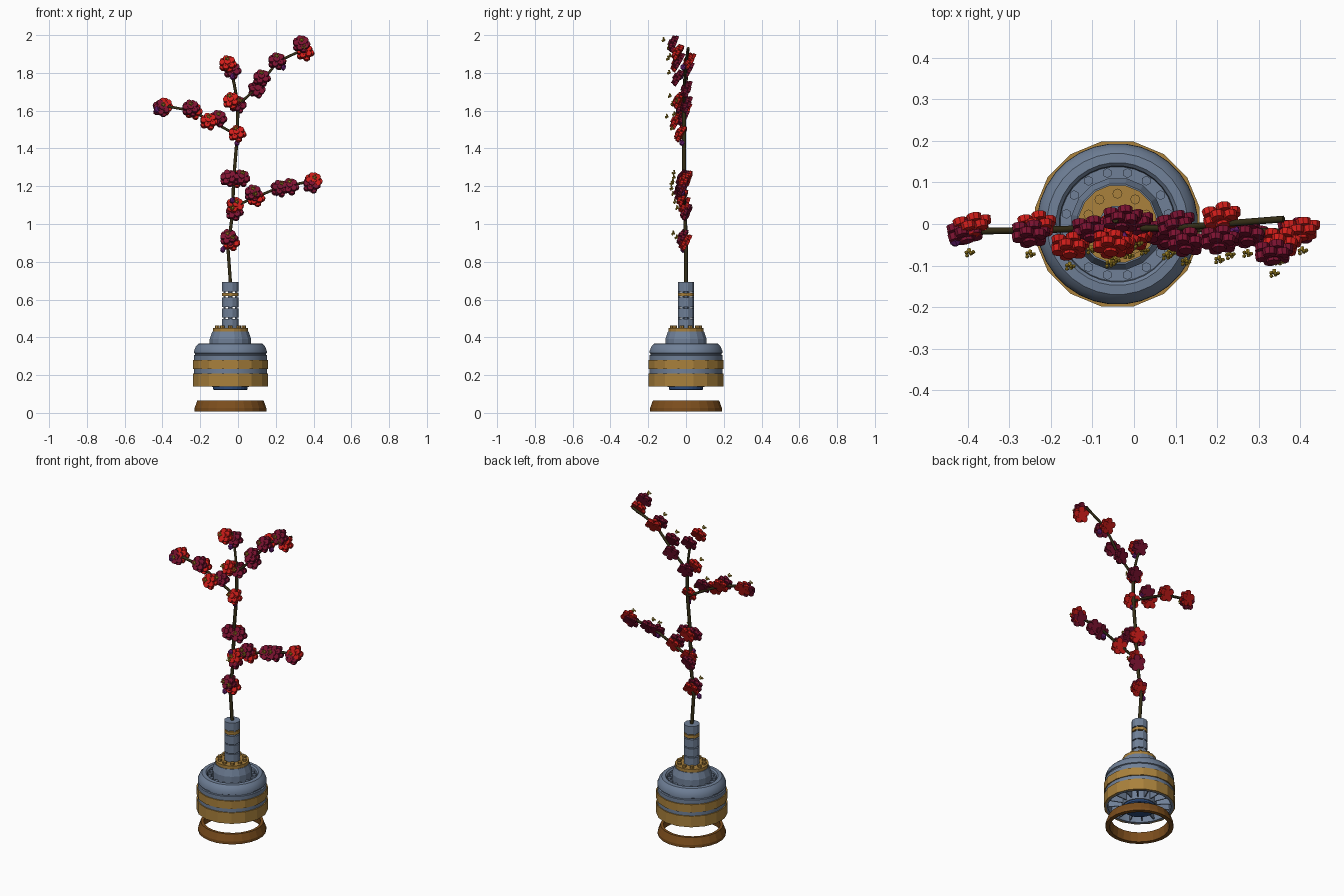
import bpy, bmesh, math, random
from mathutils import Vector, Matrix

if "Cube" in bpy.data.objects:
    bpy.data.objects.remove(bpy.data.objects["Cube"])

random.seed(4)
CX = -0.04  # vase axis


def mat(name, rgb):
    m = bpy.data.materials.new(name)
    m.diffuse_color = (*rgb, 1)
    m.use_nodes = True
    m.node_tree.nodes["Principled BSDF"].inputs["Base Color"].default_value = m.diffuse_color
    return m


STEEL = mat("steel blue", (0.16, 0.215, 0.31))
GOLD = mat("old gold", (0.40, 0.22, 0.045))
BROWN = mat("copper brown", (0.20, 0.075, 0.012))
NAVY = mat("deep blue", (0.025, 0.07, 0.2))
BARK = mat("dark bark", (0.035, 0.027, 0.008))
RED = mat("bright red", (0.62, 0.012, 0.01))
WINE = mat("wine red", (0.2, 0.006, 0.03))
PURPLE = mat("purple", (0.17, 0.015, 0.2))
YELLOW = mat("yellow", (0.5, 0.33, 0.025))


def finish(name, bm, m, smooth=False):
    bmesh.ops.recalc_face_normals(bm, faces=bm.faces)
    me = bpy.data.meshes.new(name)
    bm.to_mesh(me)
    bm.free()
    me.materials.append(m)
    ob = bpy.data.objects.new(name, me)
    bpy.context.collection.objects.link(ob)
    if smooth:
        bpy.ops.object.select_all(action='DESELECT')
        ob.select_set(True)
        bpy.context.view_layer.objects.active = ob
        bpy.ops.object.shade_smooth_by_angle(angle=math.radians(32))
    return ob


def lathe(name, profile, m, n=32, closed=False, smooth=False):
    """Turn an (r, z) profile around the vase axis."""
    bm = bmesh.new()
    rings = []
    for r, z in profile:
        rings.append([bm.verts.new((CX + r * math.cos(2 * math.pi * (i + .5) / n),
                                    r * math.sin(2 * math.pi * (i + .5) / n), z)) for i in range(n)])
    pairs = list(zip(rings, rings[1:])) + ([(rings[-1], rings[0])] if closed else [])
    for a, b in pairs:
        for i in range(n):
            j = (i + 1) % n
            bm.faces.new((a[i], a[j], b[j], b[i]))
    if not closed:
        bm.faces.new(rings[0])
        bm.faces.new(rings[-1])
    return finish(name, bm, m, smooth)


def drum(bm, M, r, h, n, r2=None):
    bmesh.ops.create_cone(bm, cap_ends=True, segments=n, radius1=r, radius2=r if r2 is None else r2,
                          depth=h, matrix=M)


def studs(name, count, ring, r, z0, z1, m, n=8):
    bm = bmesh.new()
    for k in range(count):
        a = 2 * math.pi * (k + .5) / count
        drum(bm, Matrix.Translation((CX + ring * math.cos(a), ring * math.sin(a), (z0 + z1) / 2)), r, z1 - z0, n)
    return finish(name, bm, m)


# Base ring, floating free under the vase
lathe("base_ring", [(.192, .008), (.192, .025), (.177, .065), (.160, .065), (.168, .008)], BROWN, 24, True)

# Hollow vase body with grooved shoulder and recessed top
lathe("vase_body", [(.178, .14), (.194, .14), (.194, .305), (.188, .308), (.188, .314), (.194, .317),
                    (.193, .33), (.184, .352), (.170, .366), (.148, .368), (.140, .360), (.138, .342),
                    (.090, .342), (.090, .25), (.165, .25)], STEEL, 32, True, True)
for i, (z0, z1) in enumerate([(.14, .208), (.232, .28)]):
    lathe(f"gold_band_{i + 1}", [(.190, z0), (.202, z0), (.202, z1), (.190, z1)], GOLD, 16, True)

# Underside: inner floor, ribs and disc
lathe("inner_floor", [(.178, .195), (.178, .21)], STEEL, 32)
bm = bmesh.new()
for k in range(16):
    M = (Matrix.Translation((CX, 0, .172)) @ Matrix.Rotation(2 * math.pi * k / 16, 4, 'Z')
         @ Matrix.Translation((.13, 0, 0)) @ Matrix.Diagonal((.1, .006, .048, 1)))
    bmesh.ops.create_cube(bm, size=1, matrix=M)
finish("underside_ribs", bm, STEEL)
lathe("underside_hub", [(.098, .137), (.098, .195)], STEEL, 24)
lathe("foot_disc", [(.085, .12), (.092, .125), (.092, .138)], NAVY, 24)

# Collar, studs and gold plate
studs("shoulder_studs", 16, .125, .012, .34, .356, STEEL, 6)
lathe("collar", [(.112, .342), (.112, .39), (.098, .43)], STEEL, 16)
lathe("collar_plate", [(.095, .43), (.095, .449)], GOLD, 16)
studs("plate_studs", 10, .073, .012, .449, .462, GOLD)

# Neck of stacked drums around a thin core
lathe("neck_core", [(.013, .44), (.013, .688)], STEEL, 8)
studs("neck_pins", 6, .036, .007, .44, .68, STEEL, 6)
for i, (z0, z1) in enumerate([(.449, .497), (.504, .553), (.560, .610), (.642, .692)]):
    lathe(f"neck_drum_{i + 1}", [(.045, z0), (.045, z1)], STEEL, 12)
lathe("neck_band", [(.045, .618), (.045, .636)], GOLD, 12)


# Branches
def branch(name, pts, r):
    cu = bpy.data.curves.new(name, 'CURVE')
    cu.dimensions = '3D'
    cu.bevel_depth = r
    cu.bevel_resolution = 1
    cu.use_fill_caps = True
    sp = cu.splines.new('POLY')
    sp.points.add(len(pts) - 1)
    for p, q in zip(sp.points, pts):
        p.co = (*q, 1)
    cu.materials.append(BARK)
    bpy.context.collection.objects.link(bpy.data.objects.new(name, cu))


branch("main_stem", [(-.038, 0, .66), (-.053, 0, .87), (-.03, -.005, 1.05), (-.022, -.01, 1.25),
                     (-.005, -.01, 1.45), (0, -.01, 1.64)], .010)
branch("top_twig", [(0, -.01, 1.63), (-.02, 0, 1.74), (-.045, .01, 1.85)], .008)
branch("upper_right_twig", [(0, -.01, 1.63), (.1, -.01, 1.72), (.21, 0, 1.86), (.36, .012, 1.93)], .008)
branch("left_twig", [(-.005, -.01, 1.47), (-.15, -.012, 1.55), (-.25, -.015, 1.6), (-.41, -.018, 1.63)], .008)
branch("lower_right_twig", [(-.03, -.005, 1.09), (.09, -.01, 1.14), (.22, -.015, 1.195), (.41, -.02, 1.23)], .008)


# Blossoms: two layers of rounded petals, with loose stamens in front
def blossom(i, x, y, z, m, stamens):
    T = (Matrix.Translation((x, y, z)) @ Matrix.Rotation(random.uniform(-.25, .25), 4, 'Z')
         @ Matrix.Rotation(math.radians(random.uniform(58, 72)), 4, 'X'))
    bm = bmesh.new()
    for layer, (ring, r, d) in enumerate([(.031, .0185, -.008), (.027, .0175, .008)]):
        for k in range(5):
            a = 2 * math.pi * (k + layer / 2) / 5
            drum(bm, T @ Matrix.Translation((ring * math.cos(a), ring * math.sin(a), d)), r, .016, 9, r * .9)
        drum(bm, T @ Matrix.Translation((0, 0, d)), .024, .018, 10)
    drum(bm, T @ Matrix.Translation((0, 0, .018)), .017, .012, 8)
    finish(f"blossom_{i}", bm, m)
    if stamens:
        bm = bmesh.new()
        for k in range(5):
            a = 2 * math.pi * k / 5
            off = (.009 * math.cos(a), .009 * math.sin(a), .053 + .004 * (k % 2))
            bmesh.ops.create_icosphere(bm, subdivisions=1, radius=.0052, matrix=T @ Matrix.Translation(off))
        drum(bm, T @ Matrix.Translation((0, 0, .048)), .005, .010, 6)
        finish(f"stamens_{i}", bm, YELLOW)


reds = [(.355, -.045, 1.91), (-.055, -.05, 1.85), (-.035, -.04, 1.655), (-.39, -.005, 1.625),
        (-.235, -.005, 1.60), (-.155, -.055, 1.545), (-.005, -.03, 1.48), (-.016, .005, 1.24),
        (-.015, -.01, 1.10), (-.035, -.005, 0.905), (.095, -.02, 1.14), (.40, -.015, 1.23), (.21, .015, 1.865)]
wines = [(.335, -.07, 1.955), (.205, -.04, 1.865), (.125, -.045, 1.775), (.10, 0, 1.715), (-.03, .01, 1.815),
         (0, 0, 1.635), (-.405, -.02, 1.615), (-.25, -.025, 1.615), (-.105, -.015, 1.56), (-.05, -.02, 1.245),
         (.018, -.02, 1.245), (-.02, 0, 1.065), (-.05, -.02, 0.93), (.08, -.03, 1.165), (.22, -.03, 1.19),
         (.275, -.025, 1.20), (.39, -.02, 1.21)]
bare = {3, 4, 7, 12, 16, 17, 22, 29}
for i, (p, m) in enumerate([(p, RED) for p in reds] + [(p, WINE) for p in wines]):
    blossom(i, *p, m, i not in bare)

# Closed buds
for i, p in enumerate([(-.08, -.015, .865), (-.005, -.02, 1.43), (-.43, -.04, 1.605), (.205, -.02, 1.165),
                       (-.03, -.03, 1.125), (.24, -.015, 1.83), (-.03, -.03, 1.78), (-.08, -.02, 1.545)]):
    bm = bmesh.new()
    bmesh.ops.create_icosphere(bm, subdivisions=1, radius=.016,
                               matrix=Matrix.Translation(p) @ Matrix.Diagonal((1, 1, 1.2, 1)))
    finish(f"bud_{i}", bm, PURPLE)
